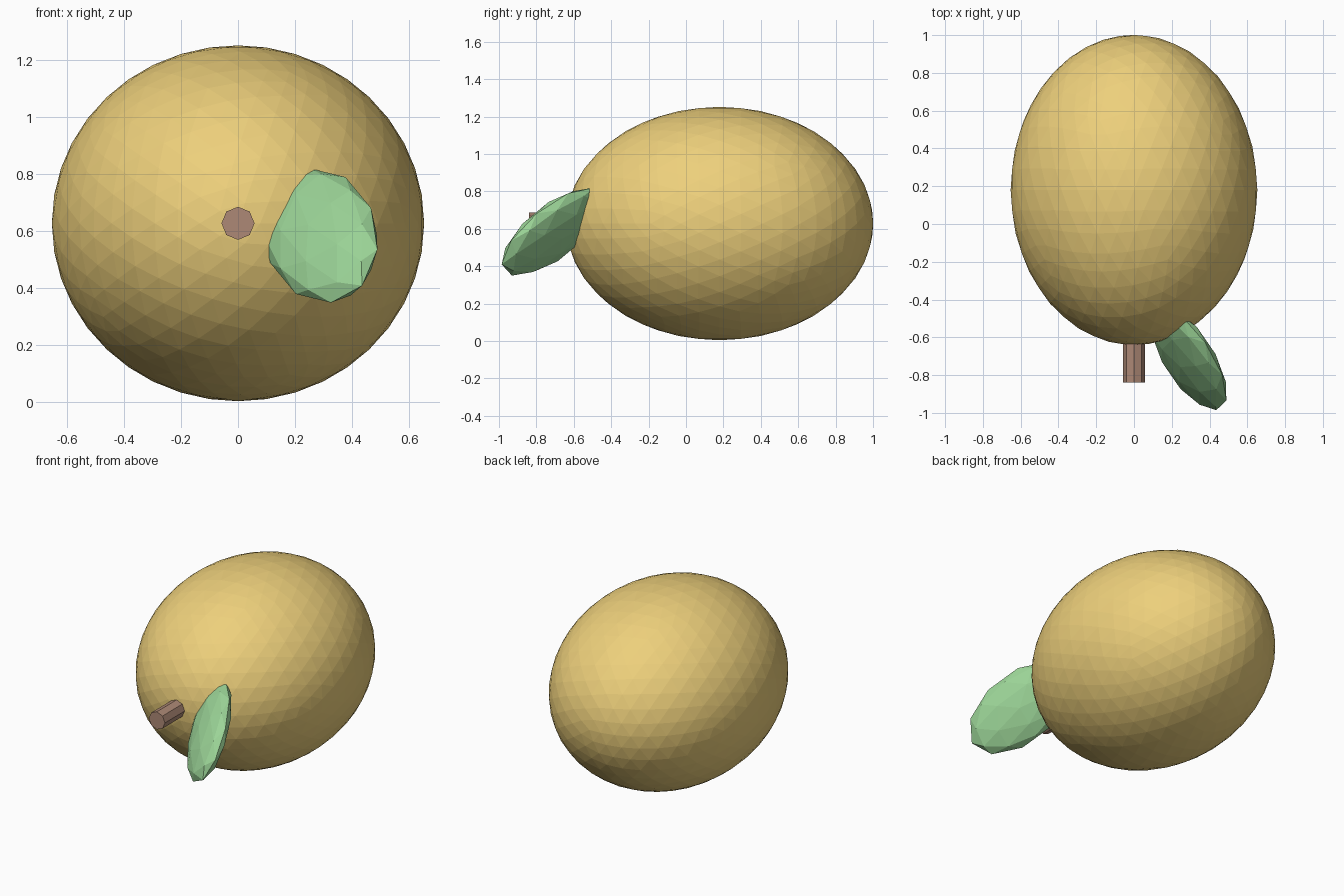
import bpy
from math import radians
from mathutils import Vector, Matrix

if "Cube" in bpy.data.objects:
    bpy.data.objects.remove(bpy.data.objects["Cube"])


def paint(obj, name, color):
    mat = bpy.data.materials.new(name)
    mat.diffuse_color = (*color, 1)
    mat.use_nodes = True
    mat.node_tree.nodes["Principled BSDF"].inputs["Base Color"].default_value = mat.diffuse_color
    obj.data.materials.append(mat)


def ico(name, subdivisions, matrix, color):
    """Unit icosphere shaped by an affine matrix."""
    bpy.ops.mesh.primitive_ico_sphere_add(subdivisions=subdivisions, radius=1)
    obj = bpy.context.object
    obj.name = name
    obj.data.transform(matrix)
    paint(obj, name + "_color", color)
    return obj


# Egg-shaped fruit lying along y
ico("fruit", 4,
    Matrix.Translation((0, 0.18, 0.628))
    @ Matrix.Diagonal((0.653, 0.821, 0.624, 1))
    @ Matrix.Rotation(radians(90), 4, 'X'),
    (0.85, 0.63, 0.2))

# Octagonal stem poking out of the front
bpy.ops.mesh.primitive_cylinder_add(
    vertices=8, radius=0.058, depth=0.30,
    location=(0, -0.69, 0.628), rotation=(radians(90), 0, 0))
stem = bpy.context.object
stem.name = "stem"
paint(stem, "stem_color", (0.42, 0.25, 0.18))

# Flattened leaf: length axis, width axis and thin normal
length = Vector((0.181, -0.263, -0.118))
width = Vector((0.087, 0.082, 0.205))
thick = length.cross(width).normalized() * 0.075
center = Vector((0.29, -0.71, 0.585))
leaf_matrix = Matrix.Identity(4)
for i, column in enumerate((length, width, thick, center)):
    for row in range(3):
        leaf_matrix[row][i] = column[row]
leaf = ico("leaf", 2, leaf_matrix, (0.33, 0.66, 0.31))
if leaf_matrix.determinant() < 0:
    leaf.data.flip_normals()
